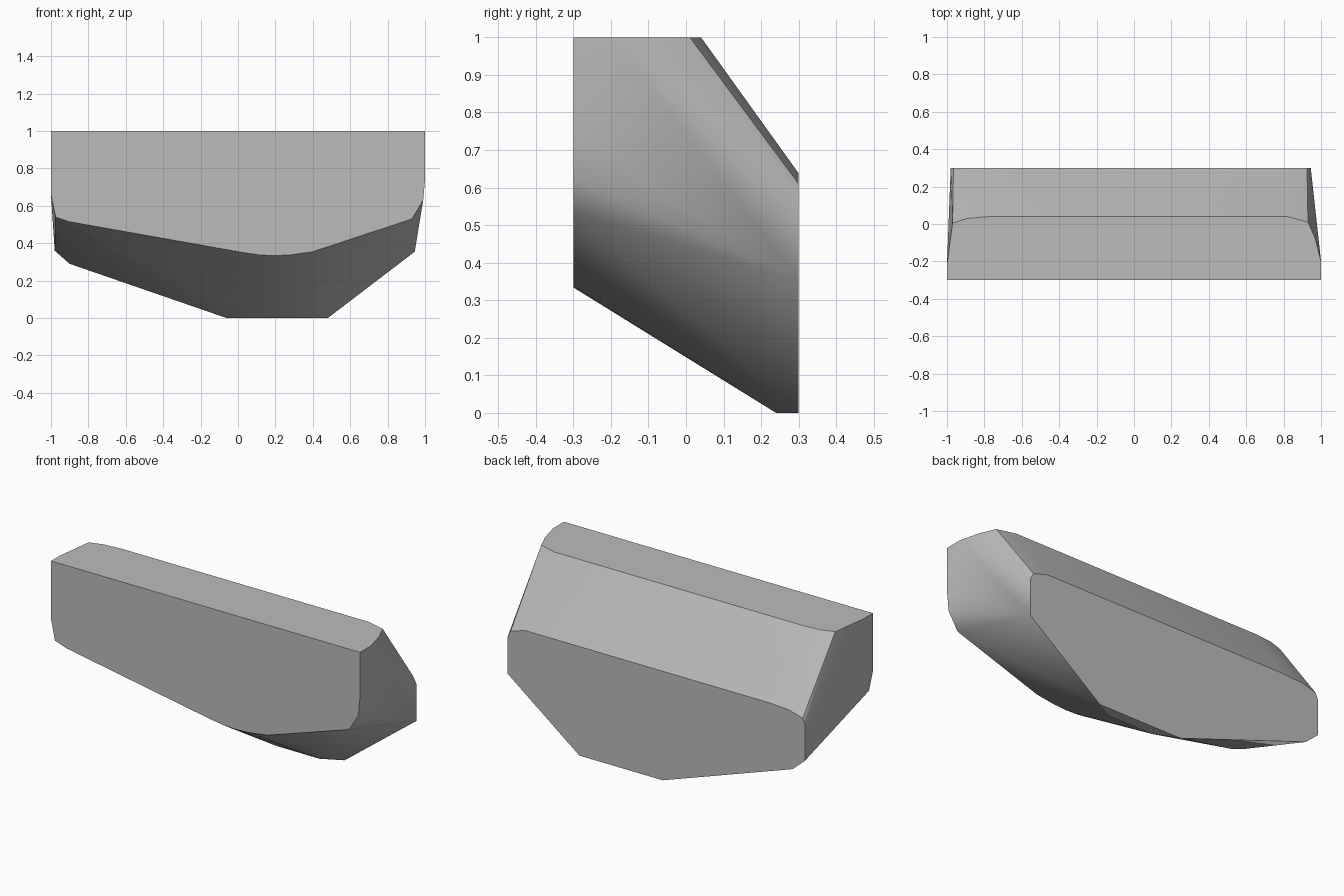
import bpy, bmesh, math

cube = bpy.data.objects.get("Cube")
if cube:
    bpy.data.objects.remove(cube, do_unlink=True)

# One plain grey for the whole block
grey = bpy.data.materials.new("plain grey")
grey.use_nodes = True
colour = (0.5, 0.5, 0.5, 1)
grey.diffuse_color = colour
grey.node_tree.nodes["Principled BSDF"].inputs["Base Color"].default_value = colour

# Flat front outline (x, z)
front = [(-1, 1), (1, 1), (1, .74), (.99, .63), (.93, .53), (.4, .355),
         (.28, .338), (.2, .334), (.12, .337), (.03, .35),
         (-.9, .515), (-.975, .54), (-1, .66)]
# Flat back outline (x, z)
back = [(-.06, 0), (.48, 0), (.945, .355), (.945, .57), (.925, .61), (.83, .638),
        (-.75, .638), (-.88, .63), (-.965, .605), (-.98, .57), (-.98, .36), (-.9, .29)]
# Top outline with rounded rear corners (x, y)
top = [(1, -.2), (.97, -.08), (.93, .01), (.82, .04),
       (-.77, .04), (-.89, .03), (-.97, .005), (-1, -.22)]
# Narrow ledge under the back (x, y)
ledge = [(.08, .24), (.36, .24)]

points = [(x, -.3, z) for x, z in front] + [(x, .3, z) for x, z in back]
points += [(x, y, 1) for x, y in top] + [(x, y, 0) for x, y in ledge]

# Wrap the outlines in one faceted solid
bm = bmesh.new()
for p in points:
    bm.verts.new(p)
hull = bmesh.ops.convex_hull(bm, input=bm.verts[:])
loose = [v for v in bm.verts if not v.link_faces]
bmesh.ops.delete(bm, geom=loose, context='VERTS')
bmesh.ops.dissolve_limit(bm, angle_limit=math.radians(.5),
                         verts=bm.verts[:], edges=bm.edges[:])
bmesh.ops.recalc_face_normals(bm, faces=bm.faces[:])
mesh = bpy.data.meshes.new("chamfered_block")
bm.to_mesh(mesh)
bm.free()
mesh.materials.append(grey)

block = bpy.data.objects.new("chamfered_block", mesh)
bpy.context.collection.objects.link(block)
bpy.ops.object.select_all(action='DESELECT')
block.select_set(True)
bpy.context.view_layer.objects.active = block
bpy.ops.object.shade_smooth_by_angle(angle=math.radians(30))
